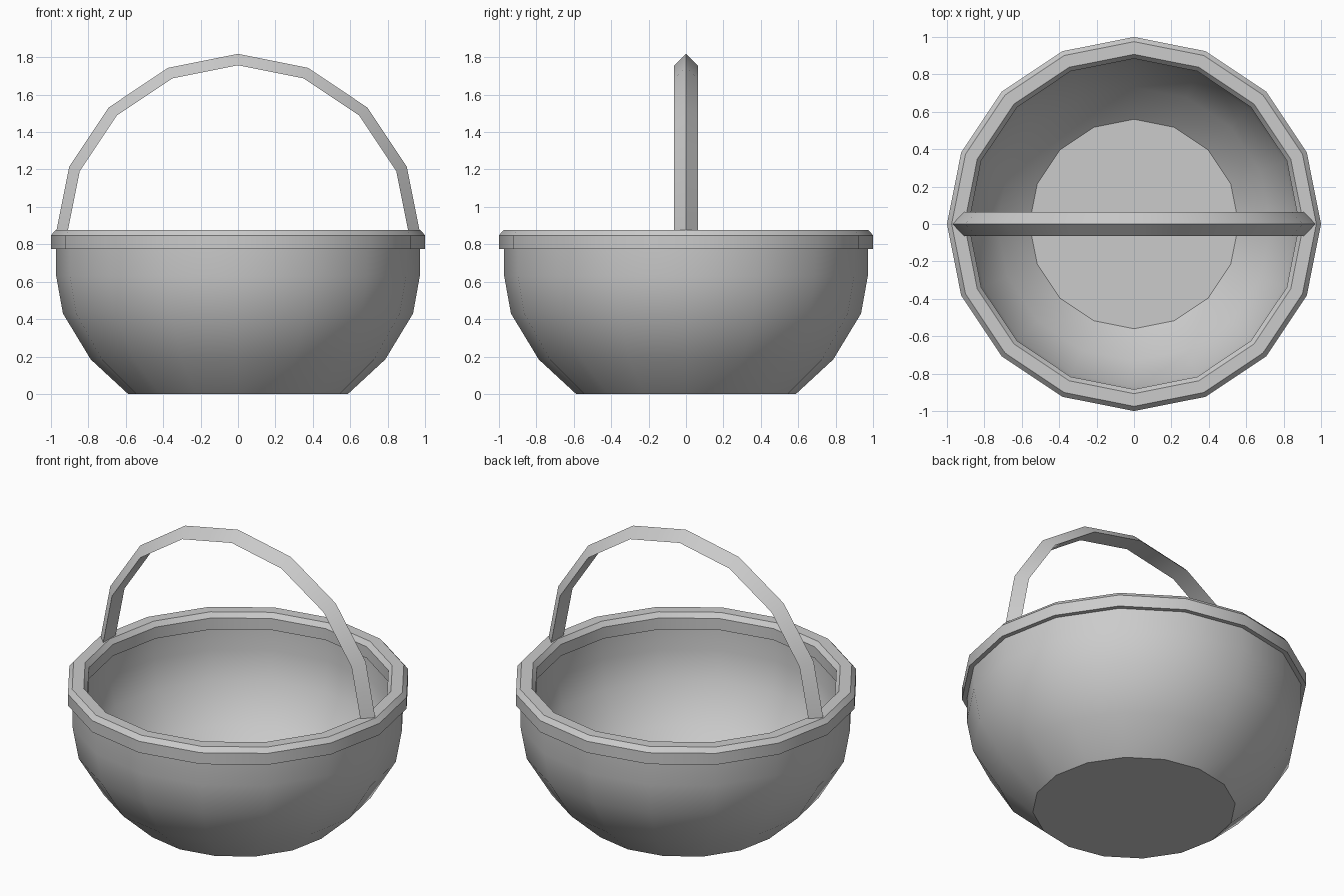
import bpy, bmesh, math

if "Cube" in bpy.data.objects:
    bpy.data.objects.remove(bpy.data.objects["Cube"])

SIDES = 16


def finish(bm, name):
    bmesh.ops.recalc_face_normals(bm, faces=bm.faces)
    mesh = bpy.data.meshes.new(name)
    bm.to_mesh(mesh)
    bm.free()
    ob = bpy.data.objects.new(name, mesh)
    bpy.context.collection.objects.link(ob)
    bpy.ops.object.select_all(action='DESELECT')
    ob.select_set(True)
    bpy.context.view_layer.objects.active = ob
    bpy.ops.object.shade_smooth_by_angle(angle=math.radians(30))
    return ob


def bridge(bm, a, b):
    """Quads between two closed rings of vertices."""
    n = len(a)
    for i in range(n):
        j = (i + 1) % n
        bm.faces.new((a[i], a[j], b[j], b[i]))


def lathe(name, profile, closed):
    """Turn an (r, z) profile round z; open profiles get flat caps."""
    bm = bmesh.new()
    step = 2 * math.pi / SIDES
    rings = [[bm.verts.new((r * math.cos(i * step), r * math.sin(i * step), z))
              for i in range(SIDES)] for r, z in profile]
    for a, b in zip(rings, rings[1:]):
        bridge(bm, a, b)
    if closed:
        bridge(bm, rings[-1], rings[0])
    else:
        bm.faces.new(rings[0])
        bm.faces.new(rings[-1])
    return finish(bm, name)


# Thick-walled bowl: outer wall up, inner wall down to the floor
lathe("basket_bowl", [
    (0.588, 0), (0.787, 0.184), (0.936, 0.43), (0.972, 0.63), (0.972, 0.825),
    (0.903, 0.825), (0.903, 0.636), (0.871, 0.455), (0.732, 0.229), (0.56, 0.07),
], closed=False)

# Rim band with chamfered top edges
lathe("basket_rim", [
    (1.0, 0.775), (1.0, 0.848), (0.975, 0.877),
    (0.907, 0.877), (0.884, 0.848), (0.884, 0.775),
], closed=True)

# Half-round handle with a triangular section, ridge outwards
bm = bmesh.new()
section = [(0.977, 0), (0.916, 0.063), (0.916, -0.063)]
rings = []
for i in range(SIDES // 2 + 1):
    a = 2 * math.pi * i / SIDES
    rings.append([bm.verts.new((r * math.cos(a), y, 0.841 + r * math.sin(a)))
                  for r, y in section])
for a, b in zip(rings, rings[1:]):
    bridge(bm, a, b)
bm.faces.new(rings[0])
bm.faces.new(rings[-1])
finish(bm, "basket_handle")
